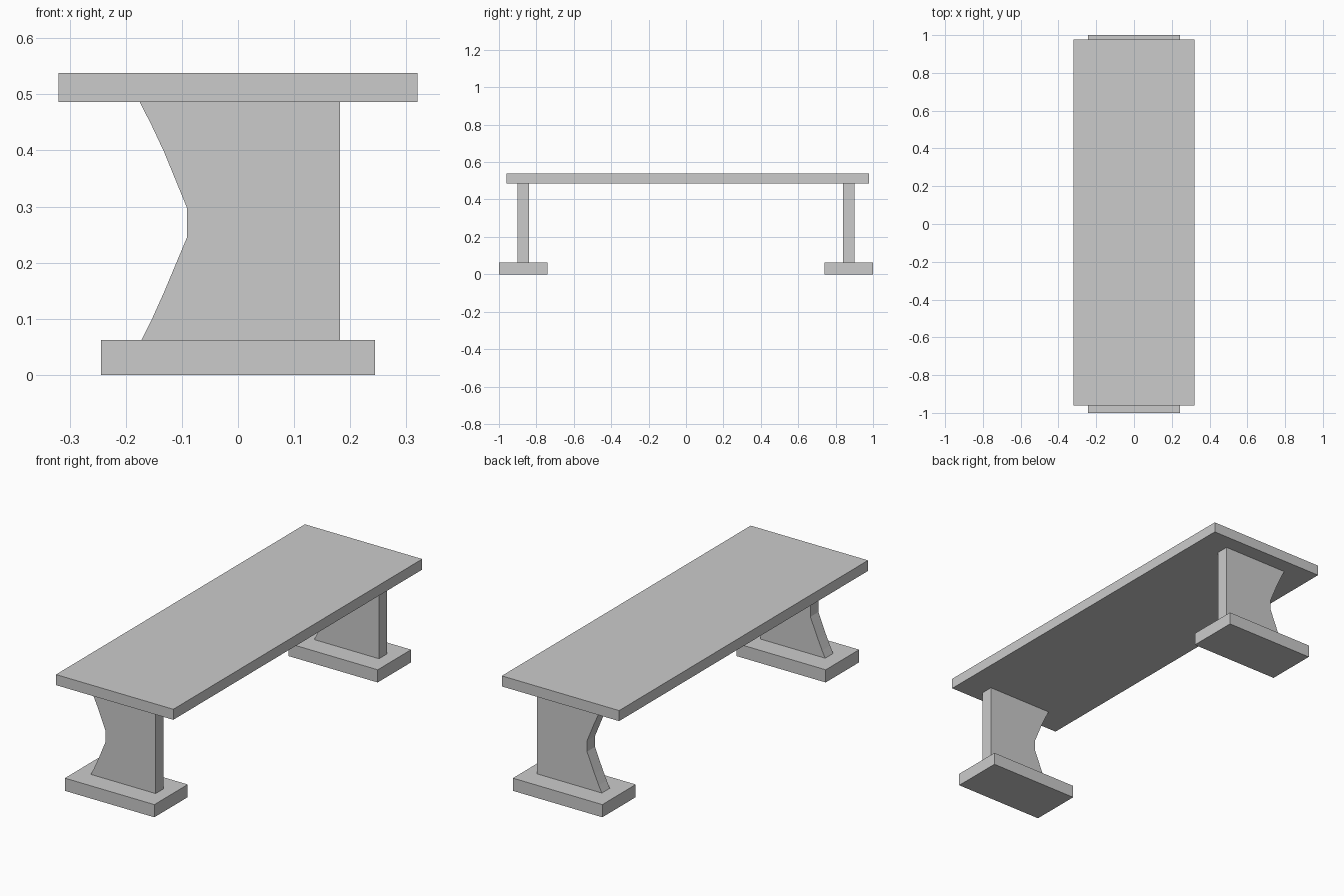
import bpy
import bmesh

if "Cube" in bpy.data.objects:
    bpy.data.objects.remove(bpy.data.objects["Cube"])


def extrude_y(name, profile, y0, y1):
    """Solid from an x-z outline swept from y0 to y1."""
    bm = bmesh.new()
    face = bm.faces.new([bm.verts.new((x, y0, z)) for x, z in profile])
    swept = bmesh.ops.extrude_face_region(bm, geom=[face])["geom"]
    verts = [v for v in swept if isinstance(v, bmesh.types.BMVert)]
    bmesh.ops.translate(bm, verts=verts, vec=(0, y1 - y0, 0))
    bmesh.ops.recalc_face_normals(bm, faces=bm.faces)
    mesh = bpy.data.meshes.new(name)
    bm.to_mesh(mesh)
    bm.free()
    obj = bpy.data.objects.new(name, mesh)
    bpy.context.collection.objects.link(obj)
    return obj


def rect(half_x, z0, z1):
    return [(-half_x, z0), (half_x, z0), (half_x, z1), (-half_x, z1)]


FOOT_TOP, SEAT_BOTTOM, SEAT_TOP = 0.0625, 0.486, 0.538

# Upright outline: straight on one side, notched inward on the other
upright = [
    (0.182, FOOT_TOP), (0.182, SEAT_BOTTOM), (-0.175, SEAT_BOTTOM),
    (-0.155, 0.447), (-0.132, 0.398), (-0.091, 0.298), (-0.091, 0.245),
    (-0.132, 0.147), (-0.155, 0.096), (-0.172, FOOT_TOP),
]

# Seat slab
extrude_y("seat", rect(0.32, SEAT_BOTTOM, SEAT_TOP), -0.961, 0.978)

# Foot slab and upright at each end
for label, side in (("front", -1), ("back", 1)):
    extrude_y(label + "_foot", rect(0.244, 0, FOOT_TOP), side * 0.74, side * 1.0)
    extrude_y(label + "_leg", upright, side * 0.839, side * 0.901)
